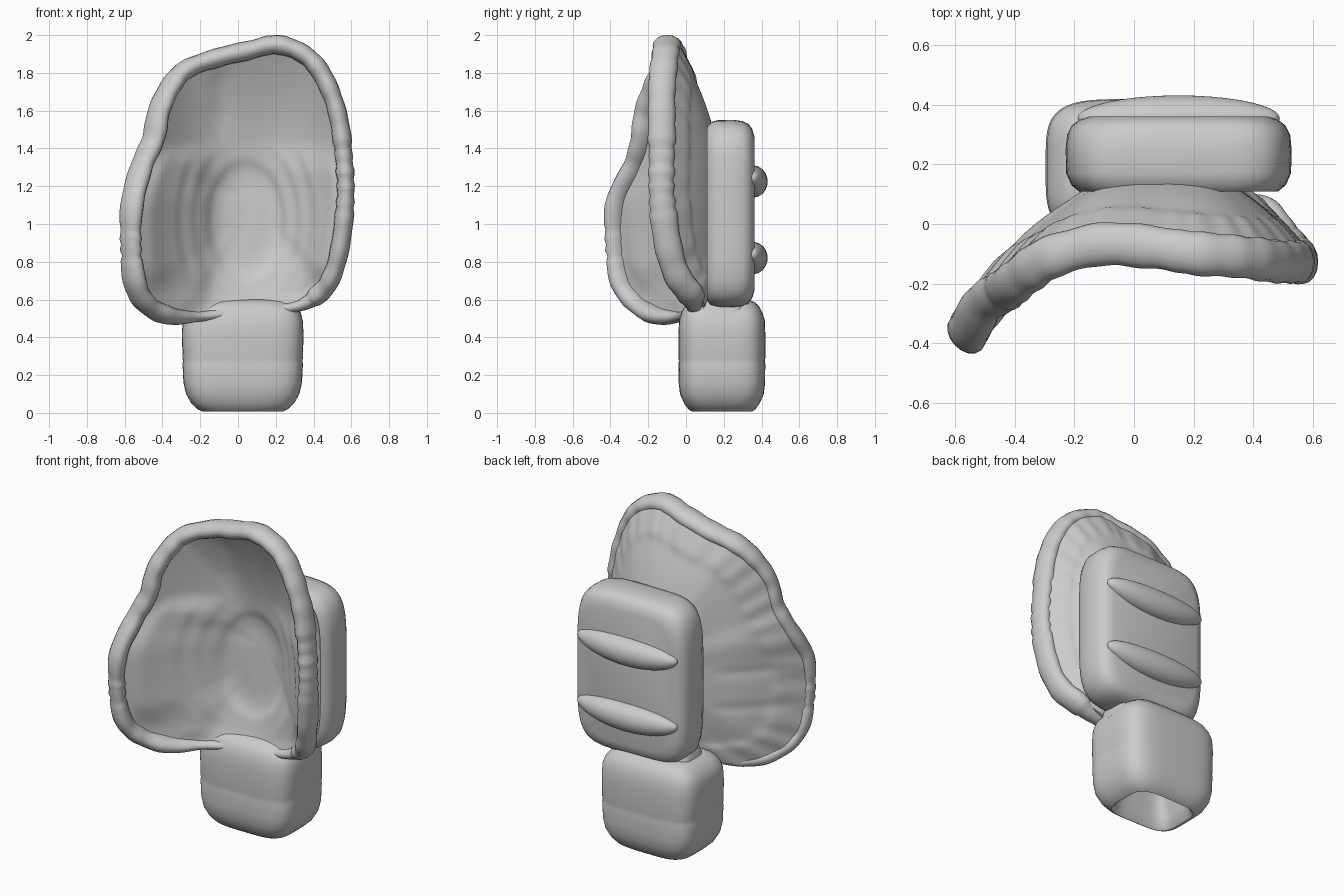
import bpy, bmesh
from math import sin, cos, pi, hypot, exp, copysign
from mathutils import Vector

if "Cube" in bpy.data.objects:
    bpy.data.objects.remove(bpy.data.objects["Cube"])

grey = bpy.data.materials.new("soft grey")
grey.use_nodes = True
grey.diffuse_color = (0.6, 0.6, 0.6, 1)
grey.node_tree.nodes["Principled BSDF"].inputs["Base Color"].default_value = (0.6, 0.6, 0.6, 1)


def finish(name, bm, angle=50):
    bmesh.ops.recalc_face_normals(bm, faces=bm.faces)
    mesh = bpy.data.meshes.new(name)
    bm.to_mesh(mesh)
    bm.free()
    mesh.materials.append(grey)
    obj = bpy.data.objects.new(name, mesh)
    bpy.context.collection.objects.link(obj)
    bpy.ops.object.select_all(action='DESELECT')
    obj.select_set(True)
    bpy.context.view_layer.objects.active = obj
    bpy.ops.object.shade_smooth_by_angle(angle=angle * pi / 180)


def bridge(bm, a, b):
    n = len(a)
    for i in range(n):
        bm.faces.new((a[i], a[(i + 1) % n], b[(i + 1) % n], b[i]))


def smooth(lo, hi, v):
    k = max(0, min(1, (v - lo) / (hi - lo)))
    return k * k * (3 - 2 * k)


def bump(v, centre, width):
    return exp(-((v - centre) / width) ** 2)


def loft(name, sections, power, place, sides=64):
    """Stack of rounded rectangles: position, centre u, centre v, half u, half v."""
    bm = bmesh.new()
    rings = []
    for pos, cu, cv, ru, rv in sections:
        ring = []
        for i in range(sides):
            a = 2 * pi * (i + 0.5) / sides
            u = cu + ru * copysign(abs(cos(a)) ** (2 / power), cos(a))
            v = cv + rv * copysign(abs(sin(a)) ** (2 / power), sin(a))
            ring.append(bm.verts.new(place(u, v, pos)))
        rings.append(ring)
    for a, b in zip(rings, rings[1:]):
        bridge(bm, a, b)
    bm.faces.new(rings[0])
    bm.faces.new(rings[-1])
    finish(name, bm)


# Centre line of the rim: x, y, z
RIM = [Vector(p) for p in (
    (.2, -.11, 1.95), (.33, -.12, 1.91), (.42, -.13, 1.83), (.49, -.14, 1.7),
    (.535, -.14, 1.55), (.56, -.14, 1.36), (.57, -.14, 1.15), (.545, -.11, .9),
    (.5, -.06, .73), (.43, .01, .63), (.3, .03, .56), (.05, .03, .54),
    (-.2, -.04, .51), (-.36, -.16, .515), (-.48, -.27, .58), (-.54, -.35, .7),
    (-.56, -.38, .92), (-.55, -.37, 1.12), (-.5, -.28, 1.31), (-.44, -.24, 1.45),
    (-.41, -.22, 1.6), (-.35, -.17, 1.73), (-.27, -.12, 1.82), (-.11, -.08, 1.88),
    (.06, -.09, 1.92))]


def smooth_loop(pts, steps):
    out = []
    n = len(pts)
    for i in range(n):
        p0, p1, p2, p3 = (pts[(i + k) % n] for k in (-1, 0, 1, 2))
        for s in range(steps):
            t = s / steps
            out.append(0.5 * (2 * p1 + (p2 - p0) * t + (2 * p0 - 5 * p1 + 4 * p2 - p3) * t * t
                              + (3 * p1 - p0 - 3 * p2 + p3) * t ** 3))
    return out


LOOP = smooth_loop(RIM, 8)
CENTRE = Vector((.1, .12, 1.12))


def pucker(i):
    return sin(i * 0.9) + 0.6 * sin(i * 0.37 + 1)


def backward(x):
    """Direction through the padding; it leans outward on the folded wing."""
    return Vector((-.9 * smooth(-.2, -.45, x), 1, 0)).normalized()


def front_relief(x, z):
    """Raised oval bands of the palm and the thumb panel step."""
    e = hypot((x - .04) / .2, (z - 1.02) / .31)
    y = .012 * bump(e, .75, .35)
    side = smooth(1.45, 1.25, z) if z > 1.1 else smooth(.6, .8, z)
    for edge in (1.0, 1.4, 1.8):
        y -= .012 * smooth(edge - .1, edge + .1, e) * side
    y -= .02 * smooth(1.43, 1.32, z) * smooth(-.12, -.24, x)
    return y + .012 * bump(x, -.09, .06) * smooth(1.4, 1.6, z)


# Cupped shell: front and back skins meeting at the rim
bm = bmesh.new()
RINGS = 40
skins = []
for back in (False, True):
    rings = []
    for r in range(1, RINGS + 1):
        t = r / RINGS
        ring = []
        for i, p in enumerate(LOOP):
            q = CENTRE.lerp(p, t)
            q.y = CENTRE.y + (p.y - CENTRE.y) * t ** 2.05
            fade = smooth(1, .82, t)
            if back:
                thick = .08 - .02 * t + (.01 + .003 * pucker(i)) * smooth(.78, .85, t)
                seams = bump(q.z, 1.08, .03) + bump(q.z, .86, .03)
                thick -= .006 * smooth(-.2, -.3, q.x) * fade * seams
                q += backward(q.x) * thick
            else:
                q.y += front_relief(q.x, q.z) * fade
            ring.append(bm.verts.new(q))
        rings.append(ring)
    for a, b in zip(rings, rings[1:]):
        bridge(bm, a, b)
    bm.faces.new(rings[0])
    skins.append(rings)
bridge(bm, skins[0][-1], skins[1][-1])
finish("cupped_shell", bm, 60)

# Puckered rim roll with tight lacing pinches on both sides
bm = bmesh.new()
rings = []
n = len(LOOP)
for i, p in enumerate(LOOP):
    tangent = (LOOP[(i + 1) % n] - LOOP[i - 1]).normalized()
    depth = backward(p.x)
    depth = (depth - tangent * depth.dot(tangent)).normalized()
    outward = tangent.cross(depth)
    size = 1 + .03 * pucker(i)
    laces = (1.08, 1.16, 1.24, 1.32, 1.4) if p.x > .5 else (.84, .9, .96) if p.x < -.5 else ()
    for z in laces:
        size -= .2 * bump(p.z, z, .014)
    if p.z < .6:
        size *= 1 - .45 * smooth(-.4, -.2, p.x) * (1 - smooth(.3, .45, p.x))
    ring = []
    for k in range(16):
        a = 2 * pi * k / 16
        ring.append(bm.verts.new(p + backward(p.x) * .012 + outward * .05 * size * cos(a)
                                 + depth * .072 * size * sin(a)))
    rings.append(ring)
for i in range(n):
    bridge(bm, rings[i - 1], rings[i])
finish("rim_roll", bm, 60)

# Padded block on the back, hollowed in front to sit over the shell
BLOCK = [(.19, .24, .3), (.16, .29, .4), (.11, .335, .46), (.13, .36, .485), (.17, .378, .495),
         (.25, .38, .497), (.3, .375, .49), (.33, .36, .475), (.35, .335, .45), (.362, .3, .41)]
loft("back_pad", [(y, .15, 1.055, w, h) for y, w, h in BLOCK], 5, lambda u, v, p: (u, p, v))

# Two hand straps across the block
for label, z in (("upper", 1.235), ("lower", .83)):
    bm = bmesh.new()
    bmesh.ops.create_uvsphere(bm, u_segments=40, v_segments=24, radius=1)
    for v in bm.verts:
        x, y, h = v.co
        v.co = (.15 + .34 * x, .355 + .077 * y, z + .085 * h + .02 * x * x - .01)
    finish(label + "_strap", bm)

# Wrist cuff with a hand opening underneath and a seam round the middle
CUFF = [(.3, .11, .08), (.2, .15, .11), (.08, .18, .135), (.02, .2, .15), (.008, .215, .16),
        (.02, .24, .178), (.05, .272, .2), (.1, .3, .222), (.16, .314, .229), (.26, .319, .23),
        (.275, .316, .228), (.29, .319, .23), (.42, .322, .23), (.49, .318, .227),
        (.53, .305, .215), (.56, .28, .2), (.585, .25, .175), (.6, .2, .14)]
loft("wrist_cuff", [(z, .025, .19, w, d) for z, w, d in CUFF], 4.2, lambda u, v, p: (u, v, p))

# Neck joining cuff, shell and block
NECK = [(.5, .28, .15), (.58, .26, .13), (.66, .24, .1), (.72, .2, .06)]
loft("neck", [(z, .06, .19, w, d) for z, w, d in NECK], 4, lambda u, v, p: (u, v, p))
